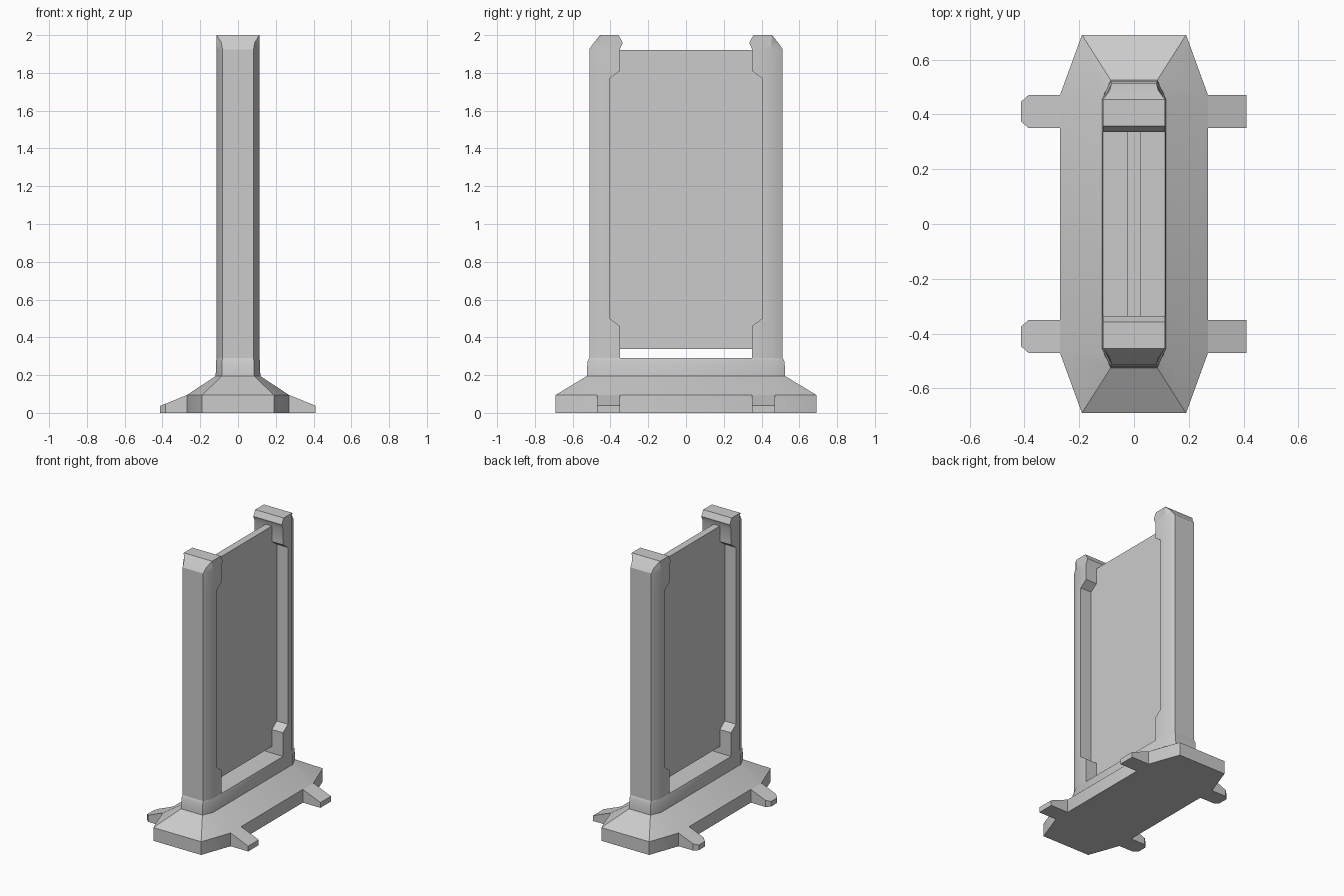
import bpy, bmesh

if "Cube" in bpy.data.objects:
    bpy.data.objects.remove(bpy.data.objects["Cube"])


def finish(name, bm):
    bmesh.ops.remove_doubles(bm, verts=bm.verts, dist=0.0005)
    bmesh.ops.recalc_face_normals(bm, faces=bm.faces)
    mesh = bpy.data.meshes.new(name)
    bm.to_mesh(mesh)
    bm.free()
    ob = bpy.data.objects.new(name, mesh)
    bpy.context.collection.objects.link(ob)
    bpy.ops.object.select_all(action='DESELECT')
    ob.select_set(True)
    bpy.context.view_layer.objects.active = ob
    bpy.ops.object.shade_smooth_by_angle(angle=0.5)
    return ob


def loft(name, rings, start_cap=True, end_cap=True, extra=None):
    bm = bmesh.new()
    loops = [[bm.verts.new(p) for p in ring] for ring in rings]
    n = len(rings[0])
    for a, b in zip(loops, loops[1:]):
        for i in range(n):
            j = (i + 1) % n
            bm.faces.new((a[i], a[j], b[j], b[i]))
    if start_cap:
        bm.faces.new(loops[0])
    if end_cap:
        bm.faces.new(loops[-1])
    if extra:
        bm.faces.new([bm.verts.new(p) for p in extra])
    return finish(name, bm)


# Flared plinth and crossbeam, eight-sided in plan
def octagon(w, b, c, d, z):
    return [(w, -b, z), (w, b, z), (c, d, z), (-c, d, z),
            (-w, b, z), (-w, -b, z), (-c, -d, z), (c, -d, z)]


plinth = [(.27, .47, .19, .69, 0), (.27, .47, .19, .69, .095),
          (.118, .455, .085, .525, .195), (.117, .455, .085, .522, .27),
          (.113, .45, .082, .512, .29)]
loft("plinth", [octagon(*r) for r in plinth], end_cap=False,
     extra=[(.113, -.35, .29), (.113, .35, .29), (-.113, .35, .29), (-.113, -.35, .29)])

# Upright posts with stepped inner edge: z, inner y, shoulder y, outer y, outer half width
post = [(.29, .35, .45, .512, .082), (.46, .35, .45, .512, .082),
        (.50, .405, .45, .512, .082), (1.77, .405, .45, .512, .082),
        (1.81, .35, .45, .512, .082), (1.925, .35, .45, .512, .082),
        (1.96, .335, .453, .488, .088), (2.0, .357, .455, .455, .113)]
W = .113
for s, label in ((-1, "front"), (1, "back")):
    rings = [[(W, s * yi, z), (W, s * ys, z), (c, s * yo, z),
              (-c, s * yo, z), (-W, s * ys, z), (-W, s * yi, z)]
             for z, yi, ys, yo, c in post]
    loft(label + "_post", rings, start_cap=False)

# Thin panel held between the posts
loft("panel", [[(x, y, z) for x, y in ((.025, -.407), (.025, .407), (-.025, .407), (-.025, -.407))]
               for z in (.338, 1.922)])


# Sloping stabiliser feet; those on the left have clipped tips
def foot_section(x, y, half, top):
    return [(x, y - half, 0), (x, y + half, 0), (x, y + half, top), (x, y - half, top)]


for y, label in ((-.41, "front"), (.41, "back")):
    loft(label + "_right_foot", [foot_section(.265, y, .06, .097),
                                 foot_section(.41, y, .06, .038)], start_cap=False)
    loft(label + "_left_foot", [foot_section(-.265, y, .06, .097),
                                foot_section(-.385, y, .06, .048),
                                foot_section(-.413, y, .035, .037)], start_cap=False)
